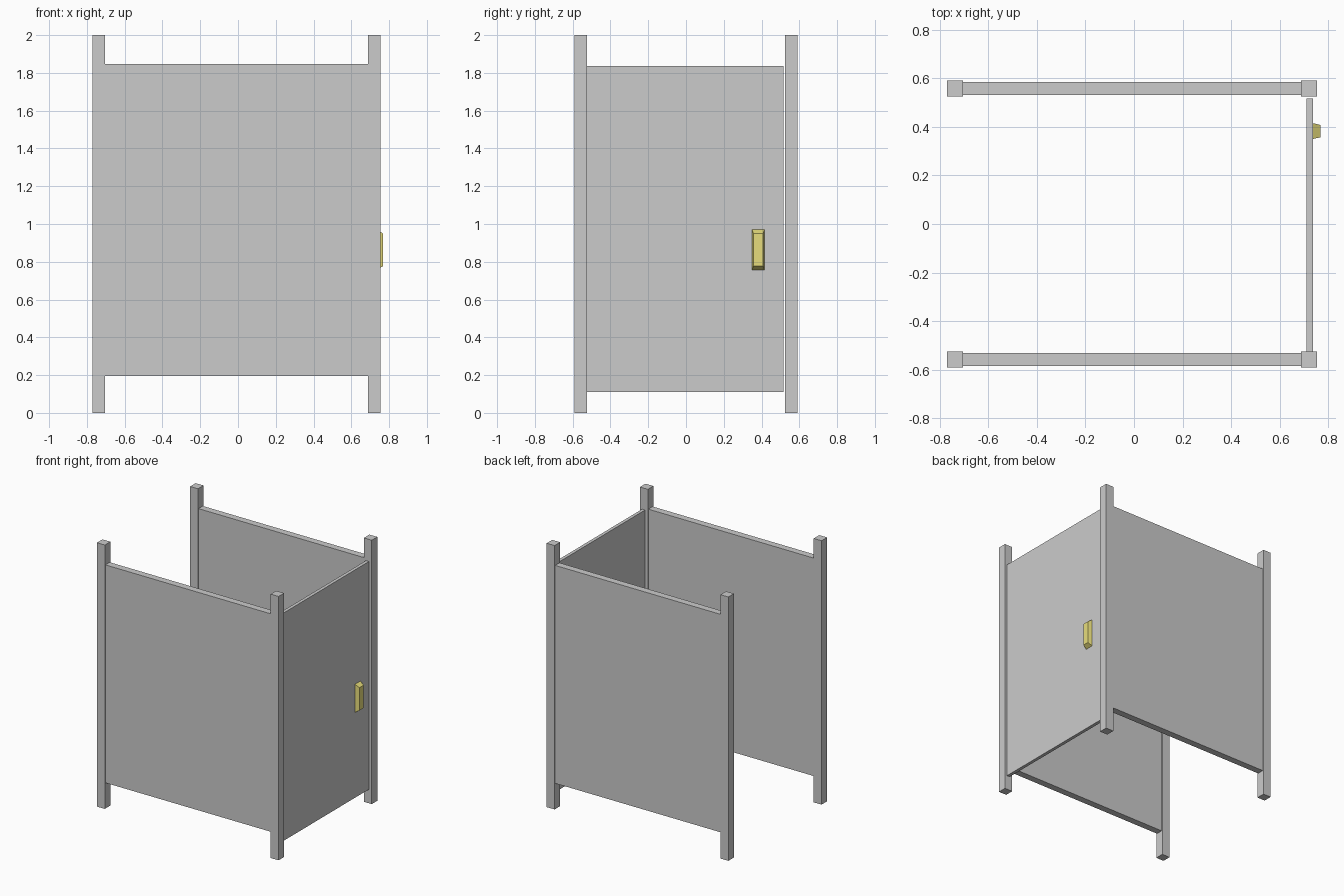
import bpy
import bmesh

if "Cube" in bpy.data.objects:
    bpy.data.objects.remove(bpy.data.objects["Cube"])


def box(name, x, y, z):
    """Axis-aligned box from (min, max) ranges."""
    bm = bmesh.new()
    bmesh.ops.create_cube(bm, size=1)
    for v in bm.verts:
        v.co = [r[0] if c < 0 else r[1] for c, r in zip(v.co, (x, y, z))]
    mesh = bpy.data.meshes.new(name)
    bm.to_mesh(mesh)
    bm.free()
    obj = bpy.data.objects.new(name, mesh)
    bpy.context.collection.objects.link(obj)
    return obj


POST = 0.033     # half width of a post
PANEL = 0.026    # half thickness of a side panel
LEFT, RIGHT = -0.736, 0.721

for side, yc in (("front", -0.558), ("back", 0.558)):
    # corner posts
    for end, xc in (("left", LEFT), ("right", RIGHT)):
        box(f"{side}_{end}_post", (xc - POST, xc + POST),
            (yc - POST, yc + POST), (0, 2))
    # side panel between the posts
    box(f"{side}_panel", (LEFT + POST, RIGHT - POST),
        (yc - PANEL, yc + PANEL), (0.195, 1.847))

# door, hinged on the front right post, small gap at the latch side
box("door", (0.711, 0.736), (-0.525, 0.517), (0.11, 1.837))

# tapered door handle
handle = box("door_handle", (0.736, 0.768), (0.35, 0.415), (0.757, 0.97))
cy, cz = 0.3825, 0.8635
for v in handle.data.vertices:
    if v.co.x > 0.75:
        v.co.y = cy + (v.co.y - cy) * 0.78
        v.co.z = cz + (v.co.z - cz) * 0.81

yellow = bpy.data.materials.new("yellow")
yellow.diffuse_color = (0.8, 0.72, 0.2, 1)
yellow.use_nodes = True
yellow.node_tree.nodes["Principled BSDF"].inputs["Base Color"].default_value = yellow.diffuse_color
handle.data.materials.append(yellow)
